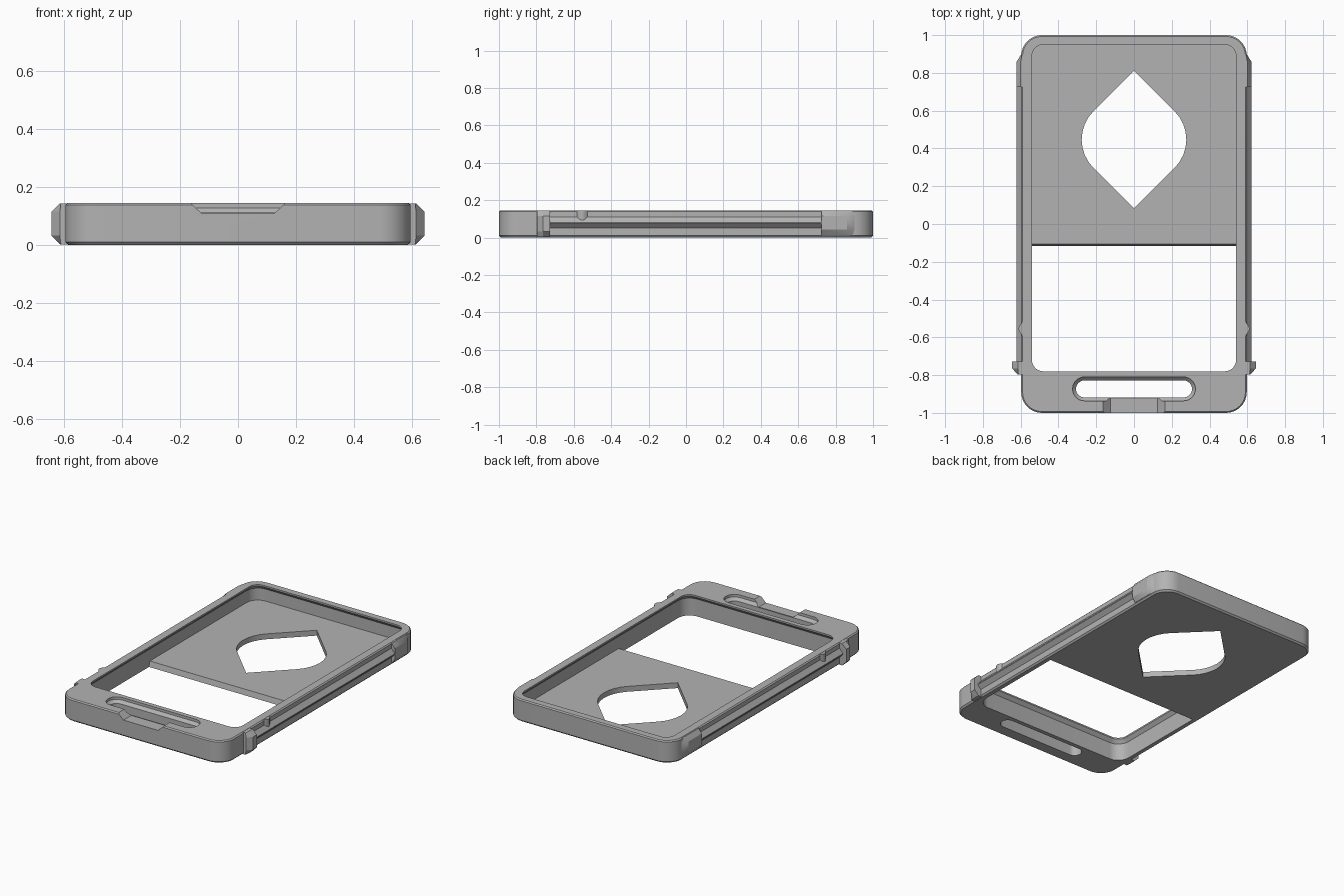
import bpy, bmesh, math

old = bpy.data.objects.get("Cube")
if old:
    bpy.data.objects.remove(old, do_unlink=True)

grey = bpy.data.materials.new("plain grey")
grey.use_nodes = True
colour = (0.45, 0.45, 0.45, 1)
grey.diffuse_color = colour
grey.node_tree.nodes["Principled BSDF"].inputs["Base Color"].default_value = colour


def loft(name, loops):
    """Skin a stack of equal-length closed loops and cap both ends."""
    bm = bmesh.new()
    rings = [[bm.verts.new(p) for p in loop] for loop in loops]
    n = len(rings[0])
    for a, b in zip(rings, rings[1:]):
        for i in range(n):
            j = (i + 1) % n
            bm.faces.new((a[i], a[j], b[j], b[i]))
    bm.faces.new(rings[0])
    bm.faces.new(rings[-1])
    bmesh.ops.recalc_face_normals(bm, faces=bm.faces)
    mesh = bpy.data.meshes.new(name)
    bm.to_mesh(mesh)
    bm.free()
    mesh.materials.append(grey)
    obj = bpy.data.objects.new(name, mesh)
    bpy.context.collection.objects.link(obj)
    return obj


def arc(cx, cy, r, start, end, steps=8):
    angles = [math.radians(start + (end - start) * i / steps) for i in range(steps + 1)]
    return [(cx + r * math.cos(a), cy + r * math.sin(a)) for a in angles]


def rounded(x, y0, y1, r, grow=0.0):
    """Rounded rectangle, symmetric in x, optionally grown outward."""
    x, y0, y1, r = x + grow, y0 - grow, y1 + grow, r + grow
    return (arc(x - r, y1 - r, r, 0, 90) + arc(r - x, y1 - r, r, 90, 180)
            + arc(r - x, y0 + r, r, 180, 270) + arc(x - r, y0 + r, r, 270, 360))


def at(outline, z):
    return [(x, y, z) for x, y in outline]


def apply_mod(obj, mod):
    bpy.context.view_layer.objects.active = obj
    bpy.ops.object.modifier_apply(modifier=mod.name)


def cut(obj, cutter):
    mod = obj.modifiers.new("cut", "BOOLEAN")
    mod.operation, mod.solver, mod.object = "DIFFERENCE", "EXACT", cutter
    apply_mod(obj, mod)
    bpy.data.objects.remove(cutter, do_unlink=True)


def mirror(obj):
    apply_mod(obj, obj.modifiers.new("mirror", "MIRROR"))
    return obj


def along_y(name, stations):
    """Loft (x, z) sections placed at successive y positions."""
    return mirror(loft(name, [[(x, y, z) for x, z in sec] for y, sec in stations]))


H = 0.145      # overall height
FLOOR = 0.035  # floor thickness
SIDE = 0.597   # half width of the frame

# Frame with slightly chamfered rims
body = (SIDE, -1, 1, 0.11)
frame = loft("frame", [at(rounded(*body, grow=g), z) for g, z in
                       ((-0.01, 0), (0, 0.01), (0, H - 0.007), (-0.007, H))])

# Opening with an overhanging retaining lip
opening = (0.54, -0.78, 0.95, 0.06)
cut(frame, loft("opening_cutter", [at(rounded(*opening, grow=g), z) for g, z in
                                   ((0.02, -0.1), (0.02, 0.113), (0, 0.135), (0, 0.3))]))

# Strap slot with a flared top
slot = (0.307, -0.918, -0.828, 0.0449)
cut(frame, loft("slot_cutter", [at(rounded(*slot, grow=g), z) for g, z in
                                ((0, -0.1), (0, 0.11), (0.018, 0.128), (0.018, 0.3))]))

# Thumb notch in the front edge
notch = [(-0.125, 0.108), (0.125, 0.108), (0.163, H), (0.163, 0.3), (-0.163, 0.3), (-0.163, H)]
cut(frame, loft("notch_cutter", [[(x, y, z) for x, z in notch] for y in (-1.1, -0.92)]))


# Floor plate covering the rear part of the opening
def floor_outline(front):
    x, y1, r = 0.56, 0.97, 0.08
    return (arc(x - r, y1 - r, r, 0, 90) + arc(r - x, y1 - r, r, 90, 180)
            + [(-x, front), (x, front)])


floor = loft("floor_plate", [at(floor_outline(-0.116), 0), at(floor_outline(-0.107), FLOOR)])

# Diamond window with rounded left and right corners
R, CY = 0.212, 0.447
diamond = (arc(0.065, CY, R, -45, 45) + [(0, CY + 0.363)]
           + arc(-0.065, CY, R, 135, 225) + [(0, CY - 0.363)])
cut(floor, loft("diamond_cutter", [at(diamond, -0.1), at(diamond, 0.1)]))

# Side rails: sloped ridge with an undercut
ridge = [(0.58, 0.11), (SIDE, 0.11), (0.621, 0.08), (0.621, 0.075), (SIDE, 0.05), (0.58, 0.05)]
rails = along_y("side_rails", [(-0.74, ridge), (0.74, ridge)])


# End blocks share one chamfered section
def block(out, top, low, lift):
    return [(0.58, H - 0.001), (top, H - 0.001), (out, H - lift), (out, low + lift),
            (top, low), (0.58, low)]


rear = block(0.621, 0.6, 0.012, 0.03)
rear_end = block(0.596, 0.592, 0.012, 0.03)
rear_blocks = along_y("rear_blocks", [(0.725, rear), (0.86, rear), (0.9, rear_end)])

front = block(0.645, 0.615, 0.002, 0.03)
front_end = block(0.616, 0.612, 0.002, 0.03)
front_blocks = along_y("front_blocks", [(-0.727, front), (-0.765, front), (-0.797, front_end)])

# Detent bumps above the rails
bump = [(0.585, -0.49)] + [(SIDE - 0.004 + 0.018 * math.cos(t * math.pi / 10), -0.555 + 0.0065 * t)
                           for t in range(-5, 6)][::1] + [(0.585, -0.62)]
bump = [bump[-1]] + bump[1:-1] + [bump[0]]
bumps = mirror(loft("detent_bumps", [at(bump, 0.085), at(bump, H - 0.001)]))

# Smooth the rounded corners, keep the edges crisp
for obj in (frame, floor, rails, rear_blocks, front_blocks, bumps):
    bpy.ops.object.select_all(action="DESELECT")
    obj.select_set(True)
    bpy.context.view_layer.objects.active = obj
    bpy.ops.object.shade_smooth_by_angle(angle=math.radians(25))
